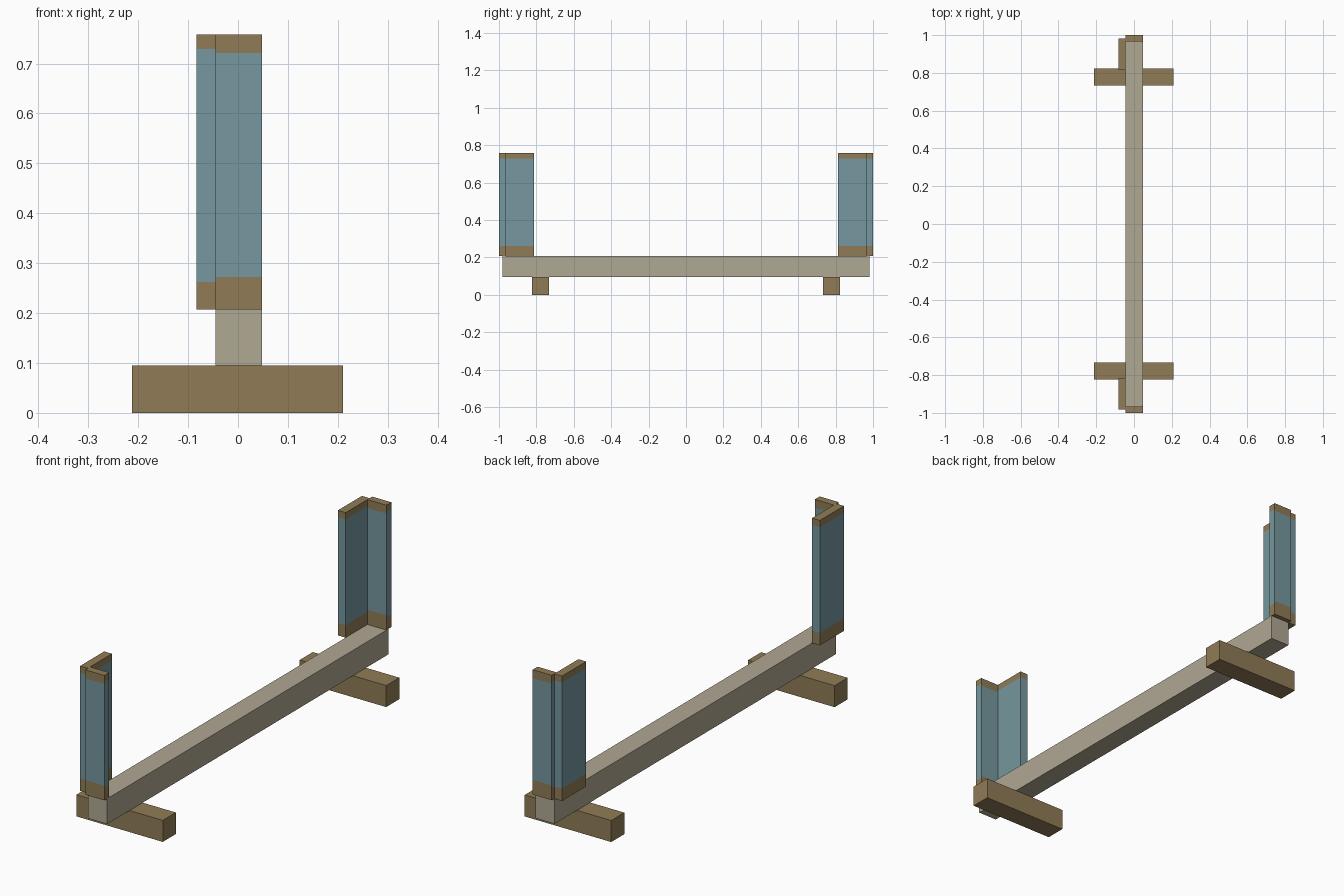
import bpy, bmesh
from mathutils import Vector

if "Cube" in bpy.data.objects:
    bpy.data.objects.remove(bpy.data.objects["Cube"])


def material(name, color):
    m = bpy.data.materials.new(name)
    m.diffuse_color = (*color, 1)
    m.use_nodes = True
    m.node_tree.nodes["Principled BSDF"].inputs["Base Color"].default_value = m.diffuse_color
    return m


WOOD = material("brown wood", (0.279, 0.202, 0.093))
BEAM = material("pale beam", (0.434, 0.392, 0.292))
BLUE = material("dusty blue", (0.181, 0.309, 0.342))


def box(name, xs, ys, zs, mats, cuts=(), rule=None):
    """Box between given limits, sliced at heights and coloured by a rule."""
    bm = bmesh.new()
    bmesh.ops.create_cube(bm, size=1)
    lo, hi = (Vector(p) for p in zip(*(sorted(r) for r in (xs, ys, zs))))
    for v in bm.verts:
        v.co = Vector((lo[i] + (v.co[i] + 0.5) * (hi[i] - lo[i]) for i in range(3)))
    for z in cuts:
        bmesh.ops.bisect_plane(bm, geom=bm.verts[:] + bm.edges[:] + bm.faces[:],
                               plane_co=(0, 0, z), plane_no=(0, 0, 1))
    bm.normal_update()
    if rule:
        for f in bm.faces:
            f.material_index = rule(f)
    me = bpy.data.meshes.new(name)
    bm.to_mesh(me)
    bm.free()
    for m in mats:
        me.materials.append(m)
    ob = bpy.data.objects.new(name, me)
    bpy.context.collection.objects.link(ob)
    return ob


def side_bands(f):
    """Blue middle, wood at both ends."""
    z = f.calc_center_median().z
    return int(abs(f.normal.z) < 0.5 and 0.262 < z < 0.729)


def end_bands(f):
    """The broad faces have slightly wider wood bands than the edges."""
    z = f.calc_center_median().z
    if abs(f.normal.y) > 0.5:
        return int(0.272 < z < 0.721)
    return side_bands(f)


# Long beam
box("beam", (-0.045, 0.048), (-0.98, 0.98), (0.095, 0.207), [BEAM])

for s, end in ((-1, "front"), (1, "back")):
    # Cross foot below the beam
    box(end + "_foot", (-0.212, 0.21), (s * 0.733, s * 0.824), (0, 0.095), [WOOD])
    # Upright corner of two boards
    box(end + "_side_board", (-0.083, -0.045), (s * 0.814, s * 0.982),
        (0.207, 0.758), [WOOD, BLUE], (0.262, 0.729), side_bands)
    box(end + "_end_board", (-0.045, 0.048), (s * 0.966, s * 1.0),
        (0.207, 0.758), [WOOD, BLUE], (0.262, 0.272, 0.721, 0.729), end_bands)
